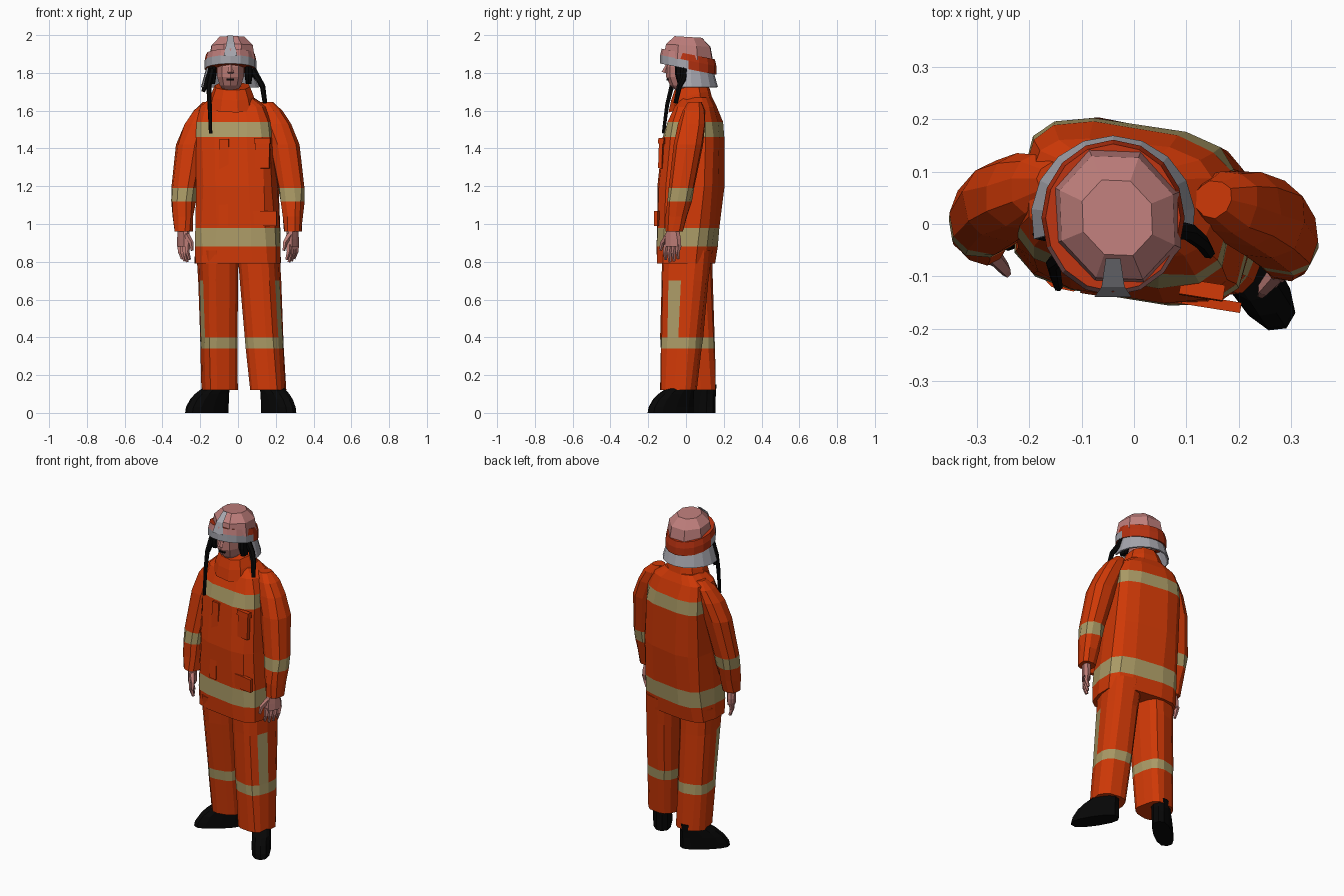
import bpy, bmesh, math, random
from mathutils import Vector

random.seed(4)
default_cube = bpy.data.objects.get("Cube")
if default_cube:
    bpy.data.objects.remove(default_cube, do_unlink=True)


def material(name, red, green, blue):
    mat = bpy.data.materials.new(name)
    mat.use_nodes = True
    mat.diffuse_color = (red, green, blue, 1)
    mat.node_tree.nodes["Principled BSDF"].inputs["Base Color"].default_value = mat.diffuse_color
    return mat


orange = material("orange cloth", .62, .04, .002)
tan = material("reflective tan", .4, .32, .13)
pink = material("helmet pink", .52, .21, .2)
skin = material("skin", .5, .2, .18)
grey = material("grey", .38, .38, .42)
red_paint = material("helmet red", .46, .03, .005)
black = material("black", .002, .002, .002)


def finish(name, bm, *materials):
    bmesh.ops.recalc_face_normals(bm, faces=bm.faces)
    mesh = bpy.data.meshes.new(name)
    bm.to_mesh(mesh)
    bm.free()
    for mat in materials:
        mesh.materials.append(mat)
    part = bpy.data.objects.new(name, mesh)
    bpy.context.collection.objects.link(part)
    return part


def skin_loops(bm, loops, rule):
    """Bridge closed vertex loops and cap both ends; rule(segment, column) gives the colour slot."""
    count = len(loops[0])
    for segment, (low, high) in enumerate(zip(loops, loops[1:])):
        for column in range(count):
            after = (column + 1) % count
            face = bm.faces.new((low[column], low[after], high[after], high[column]))
            face.material_index = rule(segment, column)
    bm.faces.new(loops[0])
    bm.faces.new(loops[-1])


def no_rule(segment, column):
    return 0


def signed_power(value, exponent):
    return math.copysign(abs(value) ** exponent, value)


def loft(name, rings, *materials, sides=14, yaw=0, roundness=.7, tilt=0, jitter=0, rule=no_rule):
    """Horizontal rounded-box rings, each (height, centre x, centre y, half width, half depth)."""
    bm = bmesh.new()
    loops = []
    turn_cos, turn_sin = math.cos(math.radians(yaw)), math.sin(math.radians(yaw))
    for height, centre_x, centre_y, half_width, half_depth in rings:
        loop = []
        for column in range(sides):
            angle = math.tau * column / sides
            u = half_width * signed_power(math.cos(angle), roundness)
            v = half_depth * signed_power(math.sin(angle), roundness)
            x = u * turn_cos - v * turn_sin + random.uniform(-jitter, jitter)
            y = u * turn_sin + v * turn_cos + random.uniform(-jitter, jitter)
            loop.append(bm.verts.new((centre_x + x, centre_y + y, height - tilt * y)))
        loops.append(loop)
    skin_loops(bm, loops, rule)
    return finish(name, bm, *materials)


def tube(name, mat, start_radius, end_radius, *points, sides=6):
    """Tapering faceted tube along a path."""
    bm = bmesh.new()
    path = [Vector(point) for point in points]
    last = len(path) - 1
    loops = []
    for index, point in enumerate(path):
        along = (path[min(index + 1, last)] - path[max(index - 1, 0)]).normalized()
        across = along.cross(Vector((.1, 1, .1))).normalized()
        other = along.cross(across)
        radius = start_radius + (end_radius - start_radius) * index / last
        angles = [math.tau * column / sides for column in range(sides)]
        loops.append([bm.verts.new(point + radius * (across * math.cos(a) + other * math.sin(a))) for a in angles])
    skin_loops(bm, loops, no_rule)
    return finish(name, bm, mat)


def box(name, mat, location, size, yaw=0, pitch=0):
    bm = bmesh.new()
    bmesh.ops.create_cube(bm, size=1)
    bmesh.ops.scale(bm, vec=size, verts=bm.verts)
    part = finish(name, bm, mat)
    part.location = location
    part.rotation_euler = (math.radians(pitch), 0, math.radians(yaw))


def blend(start, end, amount):
    return start + (end - start) * amount


# Jacket: straight body closing quickly at the shoulders, banded at waist and chest
body_yaw = -9
hem, shoulder_top = .79, 1.67
jacket_rings = []
for height in (hem, .88, .98, 1.2, 1.46, 1.54, 1.62, shoulder_top):
    rise = (height - hem) / (shoulder_top - hem)
    half_width = blend(.23, .2, rise) * (1 - .45 * rise ** 25)
    half_depth = (.145 + .02 * math.sin(math.pi * rise)) * (1 - .48 * rise ** 9)
    jacket_rings.append((height, -.03 * rise ** 3, .055 * rise, half_width, half_depth))
loft("jacket", jacket_rings, orange, tan, yaw=body_yaw, roundness=.58, jitter=.004,
     rule=lambda segment, column: int(segment in (1, 4)))

collar_rings = [(height, -.03, .025, width, width * .9) for height, width in ((1.62, .13), (1.68, .115), (1.73, .095))]
loft("collar", collar_rings, orange, sides=10, yaw=body_yaw, roundness=.9, tilt=-.25)

# Jacket details
box("front_placket", orange, (-.075, -.116, 1.22), (.05, .016, .46), body_yaw, -3)
box("chest_pocket", orange, (.13, -.13, 1.36), (.075, .02, .13), body_yaw, -2)
box("chest_pocket_flap", orange, (.13, -.126, 1.44), (.085, .03, .03), body_yaw, -4)
box("hip_pocket_flap", orange, (.14, -.15, 1.03), (.13, .02, .08), body_yaw)

for side, label in ((1, "left"), (-1, "right")):
    # Sleeve curving in to a sloping shoulder, banded at the forearm
    cuff, sleeve_top = .96, 1.645
    rings = []
    for height in (cuff, 1.04, 1.12, 1.19, 1.42, 1.53, 1.6, sleeve_top):
        rise = (height - cuff) / (sleeve_top - cuff)
        radius = (.048 + .03 * math.sin(2.4 * rise)) * (1 - .5 * rise ** 18)
        rings.append((height, side * (.29 - .14 * rise ** 3), blend(-.045, .065, rise) - .017 * side, radius, radius))
    loft(label + "_sleeve", rings, orange, tan, sides=10, yaw=body_yaw, roundness=.85, jitter=.004,
         rule=lambda segment, column: int(segment == 2))

    # Trouser leg, banded at the knee, with a stripe up the outer thigh
    ankle, hip = .12, .86
    stripe = 13 if side > 0 else 7
    rings = []
    for height in (ankle, .34, .4, .7, hip):
        rise = (height - ankle) / (hip - ankle)
        rings.append((height, blend(.03 + .128 * side, .108 * side, rise), blend(.01 - .05 * side, .005, rise),
                      blend(.092, .105, rise), blend(.097, .13, rise)))
    loft(label + "_trouser_leg", rings, orange, tan, yaw=-12 * side, jitter=.003,
         rule=lambda segment, column: int(segment == 1 or (segment == 2 and column == stripe)))

    # Boot: the toe slopes back to the ankle
    toe_angle = -57 if side > 0 else 220
    toe_x, toe_y = math.cos(math.radians(toe_angle)), math.sin(math.radians(toe_angle))
    boot_x, boot_y = .025 + .19 * side, -.015 - .067 * side
    rings = []
    for height in (0, .03, .07, .1, .15):
        slope = .08 * (height / .15) ** 2
        rings.append((height, boot_x - slope * toe_x, boot_y - slope * toe_y, .14 - slope, .053))
    loft(label + "_boot", rings, black, sides=12, yaw=toe_angle, roundness=.8)

    # Hand turned slightly inward, with four fingers and a thumb
    wrist = Vector((.288 * side, -.05 - .02 * side, .98))
    palm_rings = [(wrist.z - drop, wrist.x, wrist.y, .024, depth) for drop, depth in ((.1, .05), (.06, .05), (0, .035))]
    loft(label + "_palm", palm_rings, skin, sides=8, yaw=-30 * side, roundness=.8)
    spread = Vector((.013 * side, .022, 0))
    for finger in range(4):
        knuckle = wrist + spread * (finger - 1.5) + Vector((0, 0, -.09))
        length = .095 - .012 * abs(finger - 1.3)
        bend = knuckle + Vector((0, -.008, -length / 2))
        tip = knuckle + Vector((-.012 * side, -.004, -length))
        tube(f"{label}_finger_{finger + 1}", skin, .016, .008, knuckle, bend, tip, sides=5)
    base = wrist + Vector((-.015 * side, -.025, -.04))
    tube(label + "_thumb", skin, .018, .008, base, base + Vector((-.025 * side, -.03, -.04)),
         base + Vector((-.03 * side, -.04, -.08)), sides=5)

# Head, neck, nose and mouth
head_x = -.04
bm = bmesh.new()
bmesh.ops.create_uvsphere(bm, u_segments=10, v_segments=7, radius=.1)
bmesh.ops.scale(bm, vec=(.76, 1.08, 1.15), verts=bm.verts)
head = finish("head", bm, skin)
head.location = (head_x, 0, 1.805)
tube("neck", skin, .06, .055, (head_x, .03, 1.62), (head_x, .025, 1.78), sides=8)
tube("nose", skin, .008, .018, (head_x, -.095, 1.85), (head_x, -.112, 1.8), sides=5)
box("mouth", black, (head_x, -.098, 1.765), (.04, .012, .008))

# Hair beside the face
for side, label in ((1, "left"), (-1, "right")):
    rings = [(height, head_x + .096 * side, -.02, width, width * 1.7) for height, width in ((1.74, .014), (1.79, .022), (1.85, .022))]
    loft(label + "_hair", rings, black, sides=8)

# Hanging straps
tube("left_strap", black, .02, .012, (.075, -.01, 1.82), (.105, -.015, 1.77), (.13, -.035, 1.73), (.143, -.055, 1.64))
tube("right_strap", black, .016, .009, (-.135, -.06, 1.82), (-.155, -.075, 1.73), (-.15, -.1, 1.63), (-.145, -.12, 1.48))
tube("right_side_flap", black, .022, .01, (-.135, -.01, 1.83), (-.16, -.02, 1.77), (-.185, -.02, 1.7))

# Helmet: grey front brim, red sides and back, faceted pink dome, front plate
rim_rings = [(height, head_x, .012, size, size + .012) for height, size in ((1.82, .137), (1.865, .137), (1.9, .129))]


def rim_colour(segment, column):
    if segment == 0:
        return 1 if column >= 8 else 0
    return 2 if 9 <= column <= 14 else 0


loft("helmet_rim", rim_rings, red_paint, grey, pink, sides=16, roundness=1, tilt=.2, rule=rim_colour)
dome_rings = [(height, head_x + .008, .012, .128 * size, .142 * size) for height, size in ((1.87, 1), (1.945, .9), (1.99, .55))]
loft("helmet_dome", dome_rings, pink, sides=8, yaw=22.5, roundness=1, tilt=.06)

bm = bmesh.new()
plate_rows = []
for half_width, y, height in ((.036, -.14, 1.89), (.022, -.12, 1.953), (.014, -.066, 1.999)):
    plate_rows.append([bm.verts.new((head_x + side * half_width, y, height)) for side in (-1, 1)])
for low, high in zip(plate_rows, plate_rows[1:]):
    bm.faces.new((low[0], low[1], high[1], high[0]))
finish("helmet_front_plate", bm, grey)

# Flared neck guard around the sides and back
bm = bmesh.new()
guard_angles = [math.radians(blend(-15, 195, step / 10)) for step in range(11)]
upper, lower = [[bm.verts.new((head_x + radius * math.cos(a), .012 + radius * math.sin(a), height)) for a in guard_angles]
                for radius, height in ((.128, 1.83), (.157, 1.725))]
for step in range(10):
    bm.faces.new((upper[step], upper[step + 1], lower[step + 1], lower[step]))
guard = finish("neck_guard", bm, grey)
guard.modifiers.new("thickness", "SOLIDIFY").thickness = .008
